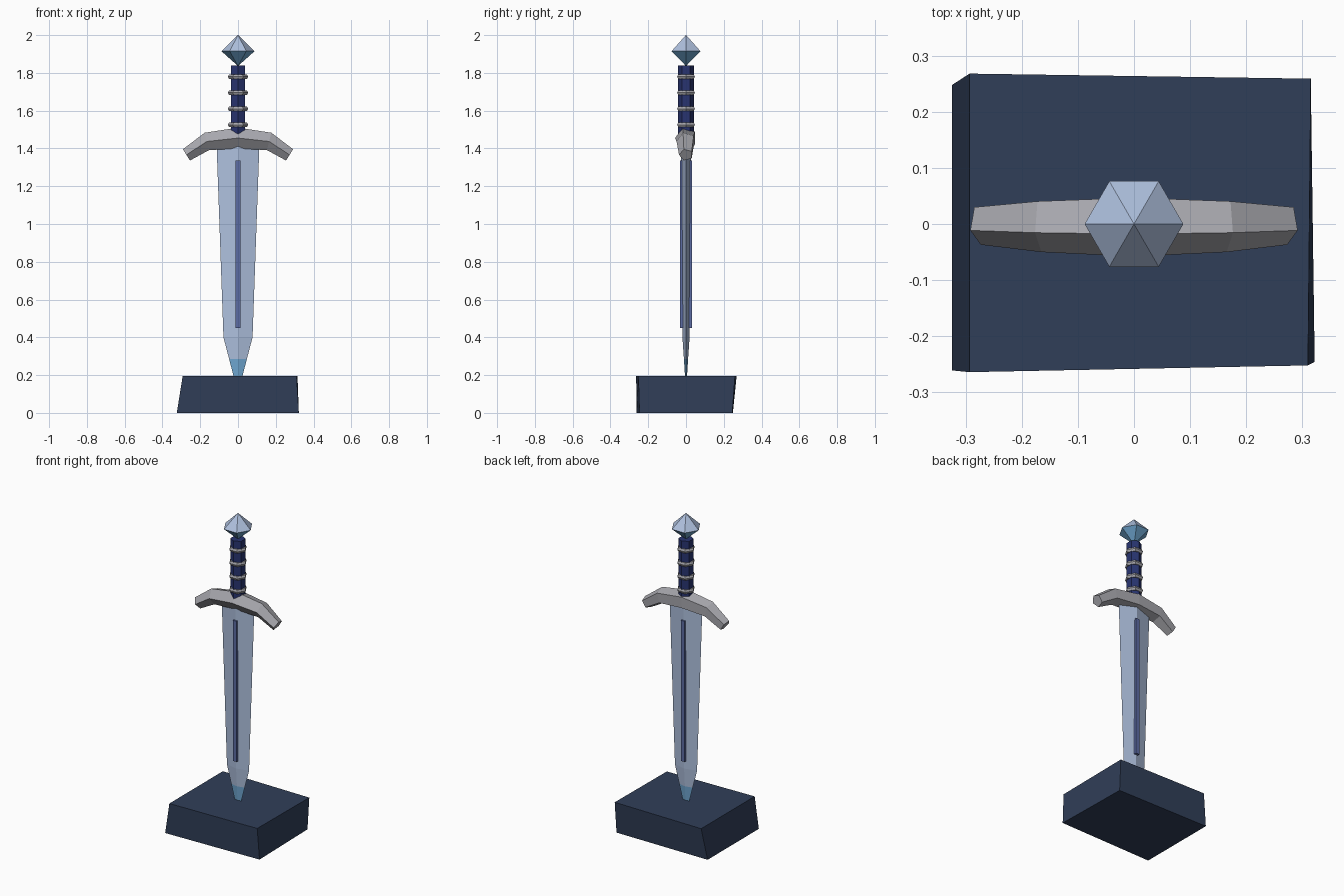
import bpy, bmesh, math
from mathutils import Vector

if "Cube" in bpy.data.objects:
    bpy.data.objects.remove(bpy.data.objects["Cube"])


def mat(name, r, g, b):
    m = bpy.data.materials.new(name)
    m.diffuse_color = [((c / 255 + 0.055) / 1.055) ** 2.4 for c in (r, g, b)] + [1]
    m.use_nodes = True
    m.node_tree.nodes["Principled BSDF"].inputs["Base Color"].default_value = m.diffuse_color
    return m


STONE = mat("dark slate", 48, 62, 88)
STEEL = mat("pale blue steel", 174, 192, 222)
GLOW = mat("sky blue", 112, 168, 210)
GREY = mat("guard grey", 168, 168, 174)
NAVY = mat("navy leather", 40, 52, 112)
FULLER = mat("fuller blue", 92, 108, 164)


def loft(name, rings, mats, closed=False):
    """Skin a list of equal-length point rings; cap the ends unless closed."""
    bm = bmesh.new()
    vs = [[bm.verts.new(p) for p in ring] for ring in rings]
    n = len(vs[0])
    pairs = list(zip(vs, vs[1:])) + ([(vs[-1], vs[0])] if closed else [])
    for a, b in pairs:
        for i in range(n):
            j = (i + 1) % n
            bm.faces.new((a[i], a[j], b[j], b[i]))
    if not closed:
        bm.faces.new(vs[0][::-1])
        bm.faces.new(vs[-1])
    bmesh.ops.remove_doubles(bm, verts=bm.verts, dist=1e-5)
    bmesh.ops.recalc_face_normals(bm, faces=bm.faces)
    me = bpy.data.meshes.new(name)
    bm.to_mesh(me)
    bm.free()
    for m in mats:
        me.materials.append(m)
    ob = bpy.data.objects.new(name, me)
    bpy.context.collection.objects.link(ob)
    return ob


def ngon(r, z, n=6, turn=0.0):
    return [(r * math.cos(turn + math.tau * i / n), r * math.sin(turn + math.tau * i / n), z)
            for i in range(n)]


def diamond(w, t, z):
    return [(w, 0, z), (0, t, z), (-w, 0, z), (0, -t, z)]


def lower_faces(ob, z):
    """Give the second material to faces centred below z."""
    for p in ob.data.polygons:
        p.material_index = int(p.center.z < z)


# Uneven stone base
bottom = [(-0.324, -0.261, 0), (0.322, -0.246, 0), (0.312, 0.245, 0), (-0.324, 0.248, 0)]
top = [(-0.293, -0.264, 0.195), (0.31, -0.252, 0.195), (0.315, 0.259, 0.195), (-0.293, 0.268, 0.195)]
loft("stone_base", [bottom, top], [STONE])

# Blade with blue tip
blade = loft("blade", [diamond(*s) for s in (
    (0.004, 0.001, 0.12), (0.047, 0.011, 0.285), (0.077, 0.019, 0.4), (0.114, 0.026, 1.44))],
    [STEEL, GLOW])
lower_faces(blade, 0.285)

# Raised strip through both blade faces
loft("fuller", [[(-0.013, -0.033, z), (0.013, -0.033, z), (0.013, 0.033, z), (-0.013, 0.033, z)]
                for z in (0.45, 1.335)], [FULLER])

# Curved pentagonal crossguard: x, z, radius and tilt of each section
half = [(0.273, 1.366, 0.037, 0.56), (0.165, 1.437, 0.050, 0.24)]
path = [(-x, z, r, -a) for x, z, r, a in half] + [(0, 1.455, 0.058, 0)] + half[::-1]
sections = []
for x, z, r, tilt in path:
    ring = []
    for i in range(5):
        a = math.pi + math.tau * i / 5
        up = r * math.sin(a)
        ring.append((x + up * math.sin(tilt), r * math.cos(a), z + up * math.cos(tilt)))
    sections.append(ring)
loft("crossguard", sections, [GREY])

# Hexagonal grip
loft("grip", [ngon(0.043, z, 6, math.pi / 6) for z in (1.46, 1.84)], [NAVY])

# Grip rings
for k in range(4):
    z = 1.525 + k * 0.085
    loop = [ngon(0.041 + 0.013 * math.cos(math.tau * i / 6), z + 0.0145 * math.sin(math.tau * i / 6))
            for i in range(6)]
    loft(f"grip_ring_{k + 1}", loop, [GREY], closed=True)

# Gem pommel, darker below
pommel = loft("pommel", [ngon(0.002, 1.838), ngon(0.088, 1.915), ngon(0.001, 2.0)], [STEEL, GLOW])
lower_faces(pommel, 1.915)
